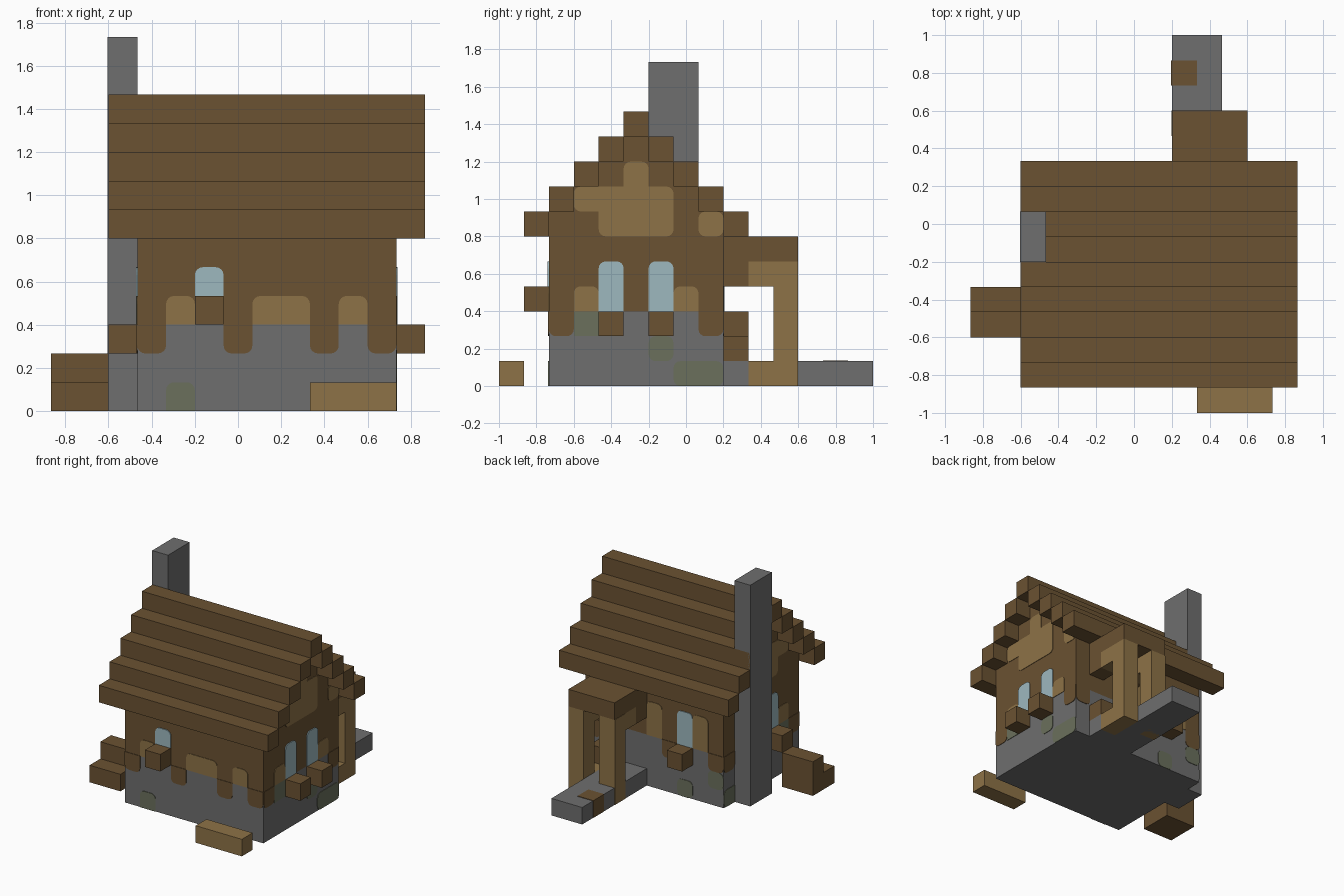
import bpy, bmesh, math
from mathutils import Vector

if "Cube" in bpy.data.objects:
    bpy.data.objects.remove(bpy.data.objects["Cube"], do_unlink=True)

U = 2 / 15                              # size of one building block
ORIGIN = Vector((-6.5 * U, -1, 0))


def material(name, rgb):
    m = bpy.data.materials.new(name)
    m.use_nodes = True
    m.diffuse_color = (*rgb, 1)
    m.node_tree.nodes["Principled BSDF"].inputs["Base Color"].default_value = (*rgb, 1)
    return m


WOOD = material("dark wood", (0.145, 0.084, 0.032))
TAN = material("light wood", (0.27, 0.17, 0.063))
STONE = material("grey stone", (0.156, 0.156, 0.156))
MOSS = material("mossy stone", (0.145, 0.162, 0.107))
GLASS = material("pale glass", (0.34, 0.48, 0.52))


def finish(name, mat, bm):
    bmesh.ops.recalc_face_normals(bm, faces=bm.faces)
    for v in bm.verts:
        v.co = v.co * U + ORIGIN
    mesh = bpy.data.meshes.new(name)
    bm.to_mesh(mesh)
    bm.free()
    mesh.materials.append(mat)
    bpy.context.collection.objects.link(bpy.data.objects.new(name, mesh))


def blocks(name, mat, *boxes):
    """Boxes given as (x, y, z, width, depth, height) in blocks."""
    bm = bmesh.new()
    for x, y, z, w, d, h in boxes:
        verts = bmesh.ops.create_cube(bm, size=1)["verts"]
        for v in verts:
            v.co = Vector((x + (v.co.x + .5) * w, y + (v.co.y + .5) * d, z + (v.co.z + .5) * h))
    finish(name, mat, bm)


# wall faces: along a wall (a), up (z) and outward (t)
WALLS = {
    "front": lambda a, z, t: (a, 2 - t, z),
    "back": lambda a, z, t: (a, 9 + t, z),
    "left": lambda a, z, t: (12 + t, a, z),
    "right": lambda a, z, t: (3 - t, a, z),
}


def outline(a, z, w, h, corners, r=0.28):
    """Rectangle whose listed corners (0 to 3 from lower left) are rounded."""
    pts = []
    for c, (sx, sz) in enumerate(((-1, -1), (1, -1), (1, 1), (-1, 1))):
        px, pz = a + w * (sx + 1) / 2, z + h * (sz + 1) / 2
        if c not in corners:
            pts.append((px, pz))
            continue
        for s in range(5):
            t = math.pi + (c + s / 4) * math.pi / 2
            pts.append((px - sx * r + r * math.cos(t), pz - sz * r + r * math.sin(t)))
    return pts


ALL, TOP, BOTTOM, SQUARE = (0, 1, 2, 3), (2, 3), (0, 1), ()


def plates(name, mat, side, corners, rects, thick=0.03):
    bm = bmesh.new()
    place = WALLS[side]
    for rect in rects:
        pts = outline(*rect, corners)
        inner = [bm.verts.new(place(a, z, 0)) for a, z in pts]
        outer = [bm.verts.new(place(a, z, thick)) for a, z in pts]
        bm.faces.new(outer)
        bm.faces.new(inner[::-1])
        for n in range(len(pts)):
            m = (n + 1) % len(pts)
            bm.faces.new((inner[n], inner[m], outer[m], outer[n]))
    finish(side + "_" + name, mat, bm)


# House body and stepped gable
blocks("foundation", STONE, (3, 2, 0, 9, 7, 3))
blocks("walls", WOOD, (3, 2, 3, 9, 7, 3))
blocks("gable", WOOD, *[(3, k - 4, k, 9, 19 - 2 * k, 1) for k in range(6, 10)])

# Stepped roof
for k in range(6, 10):
    blocks(f"roof_step_{k - 5}", WOOD, (2, k - 5, k, 11, 1, 1), (2, 15 - k, k, 11, 1, 1))
blocks("roof_ridge", WOOD, (2, 5, 10, 11, 1, 1))

# Chimney, just proud of the roof end
blocks("chimney", STONE, (1.97, 6, 0, 1.03, 2, 13))

# Windows and sills
plates("window", GLASS, "front", TOP, [(5, 4, 1, 1)], 0.05)
plates("window", GLASS, "back", TOP, [(5, 3, 1, 2)], 0.05)
for side in ("left", "right"):
    plates("windows", GLASS, side, TOP, [(4, 3, 1, 2), (6, 3, 1, 2)], 0.05)
blocks("window_sills", WOOD, (5, 1, 3, 1, 1, 1), (5, 9, 2, 1, 1, 1),
       (12, 4, 2, 1, 1, 1), (12, 6, 2, 1, 1, 1), (2, 4, 2, 1, 1, 1))

# Wooden wall edge reaching down over the stone
plates("wall_edge", WOOD, "front", BOTTOM, [(i, 2, 1, 1) for i in (3, 6, 9, 11)])
plates("wall_edge", WOOD, "back", BOTTOM, [(i, 2, 1, 1) for i in (3, 6, 11)])
for side in ("left", "right"):
    plates("wall_edge", WOOD, side, BOTTOM, [(j, 2, 1, 1) for j in (2, 8)])

# Light wood patches
plates("wall_patches", TAN, "front", TOP, [(4, 3, 1, 1), (7, 3, 2, 1), (10, 3, 1, 1)])
plates("wall_patches", TAN, "back", TOP, [(4, 3, 1, 2), (7, 3, 1, 2)])
for side in ("left", "right"):
    plates("wall_patches", TAN, side, TOP, [(3, 3, 1, 1), (7, 3, 1, 1)])
    plates("gable_patches", TAN, side, ALL,
           [(4, 6, 3, 2), (3, 7, 4, 1), (5, 6, 1, 3), (8, 6, 1, 1)])

# Mossy patches on the stone
plates("moss", MOSS, "front", TOP, [(4, 0, 1, 1)])
plates("moss", MOSS, "back", ALL, [(3, 1, 1, 1), (5, 0, 1, 1)])
for side in ("left", "right"):
    plates("moss", MOSS, side, SQUARE, [(3, 2, 1, 1)])
    plates("low_moss", MOSS, side, ALL, [(6, 1, 1, 1), (7, 0, 2, 1)])

# Back porch
blocks("porch_floor", STONE, (8, 9, 0, 3, 1, 1), (8, 10, 0, 2, 2, 1))
blocks("porch_path", STONE, (8, 12, 0, 2, 3, 1))
blocks("path_patch", WOOD, (7.97, 13, 0.01, 1.03, 1, 1.02))
blocks("porch_posts", TAN, (7.98, 11, 0, 1.02, 1, 5), (10, 11, 0, 1, 1, 5))
blocks("porch_floor_beam", TAN, (10, 10, 0, 1, 1, 1))
blocks("porch_side_beams", TAN, (8, 10, 4, 1, 1, 1), (10, 10, 4, 1, 1, 1))
blocks("porch_wall_brackets", WOOD, (8, 9, 4, 1, 1, 1), (10, 9, 4, 1, 1, 1))
blocks("porch_block", WOOD, (10, 9, 1, 1, 1, 1))
blocks("porch_roof", WOOD, (8, 9, 5, 3, 3, 1))

# Log in front and wood pile beside the house
blocks("front_log", TAN, (9, 0, 0, 3, 1, 1))
blocks("wood_pile", WOOD, (0, 3, 0, 2, 1, 1), (0, 4, 0, 2, 1, 2))
